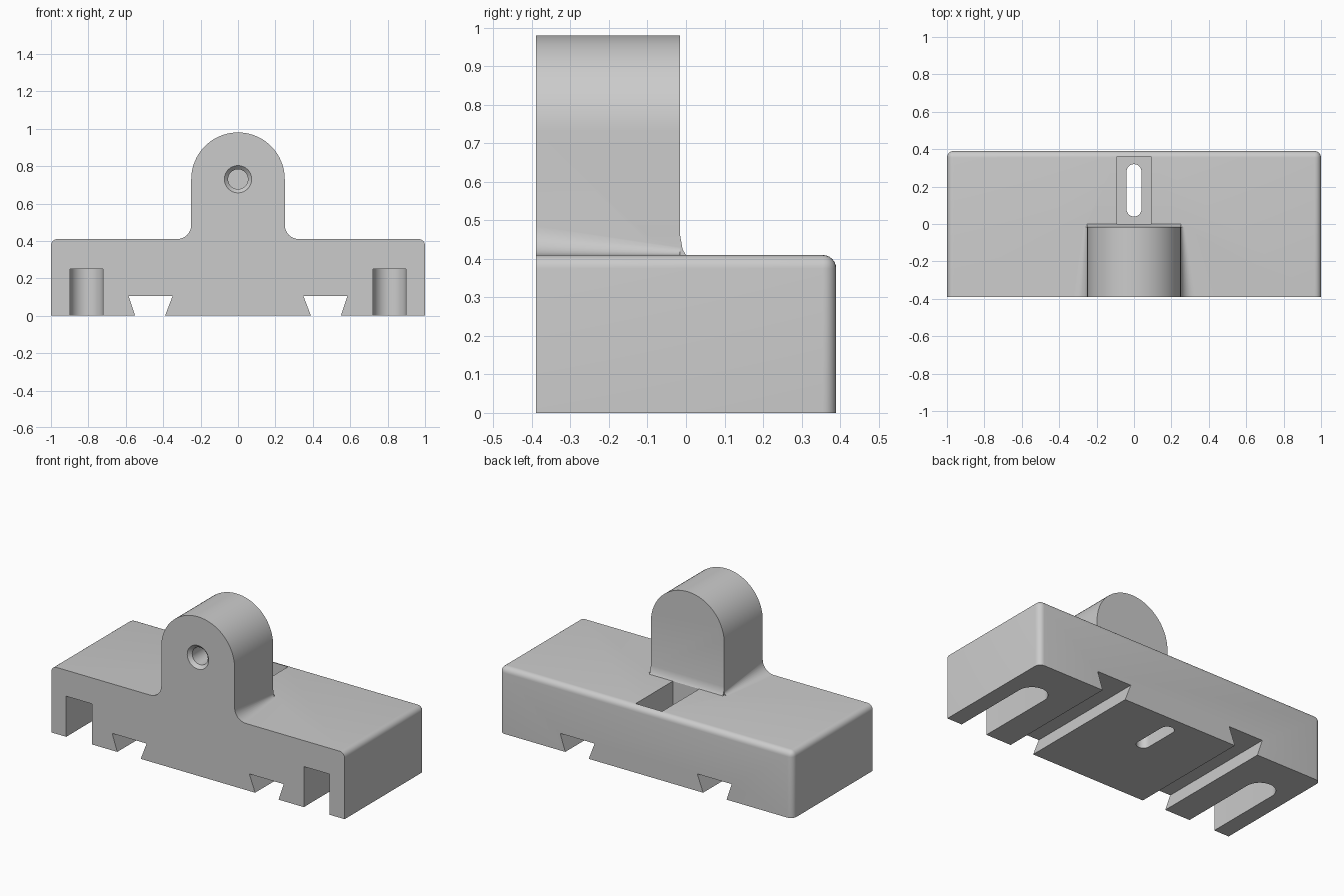
import bpy, bmesh
from math import sin, cos, pi, radians

if "Cube" in bpy.data.objects:
    bpy.data.objects.remove(bpy.data.objects["Cube"])

FRONT, BACK, DECK = -0.39, 0.39, 0.41

grey = bpy.data.materials.new("plain_grey")
grey.use_nodes = True
grey.diffuse_color = (0.6, 0.6, 0.6, 1)
grey.node_tree.nodes["Principled BSDF"].inputs["Base Color"].default_value = (0.6, 0.6, 0.6, 1)


def finish(name, bm):
    bmesh.ops.recalc_face_normals(bm, faces=bm.faces)
    mesh = bpy.data.meshes.new(name)
    bm.to_mesh(mesh)
    bm.free()
    obj = bpy.data.objects.new(name, mesh)
    bpy.context.collection.objects.link(obj)
    mesh.materials.append(grey)
    return obj


def loft(name, rings):
    """Closed solid through rings that have equal point counts."""
    bm = bmesh.new()
    loops = [[bm.verts.new(p) for p in ring] for ring in rings]
    for a, b in zip(loops, loops[1:]):
        for i in range(len(a)):
            j = (i + 1) % len(a)
            bm.faces.new((a[i], a[j], b[j], b[i]))
    bm.faces.new(loops[0])
    bm.faces.new(loops[-1])
    return finish(name, bm)


def along_y(name, profile, y0, y1):
    return loft(name, [[(x, y, z) for x, z in profile] for y in (y0, y1)])


def along_z(name, outline, z0, z1):
    return loft(name, [[(x, y, z) for x, y in outline] for z in (z0, z1)])


def arc(cx, cy, r, a0, a1, n):
    angles = [radians(a0 + (a1 - a0) * i / n) for i in range(n + 1)]
    return [(cx + r * cos(a), cy + r * sin(a)) for a in angles]


def slot(cx, r, y0, y1):
    """Outline of a slot with two round ends, centres at y0 and y1."""
    return arc(cx, y1, r, 0, 180, 20) + arc(cx, y0, r, 180, 360, 20)


def combine(target, tool, operation):
    mod = target.modifiers.new(tool.name, "BOOLEAN")
    mod.operation, mod.solver, mod.object = operation, "EXACT", tool
    bpy.context.view_layer.objects.active = target
    bpy.ops.object.modifier_apply(modifier=mod.name)
    bpy.data.objects.remove(tool)


# Base block, rounded along the top and the rear uprights
bm = bmesh.new()
bmesh.ops.create_cube(bm, size=1)
for v in bm.verts:
    v.co = (v.co.x * 2, v.co.y * (BACK - FRONT), (v.co.z + 0.5) * DECK)
rounded = []
for e in bm.edges:
    top = all(v.co.z > 0.2 for v in e.verts)
    rear = all(v.co.y > 0 for v in e.verts)
    front = all(v.co.y < 0 for v in e.verts)
    upright = abs(e.verts[0].co.z - e.verts[1].co.z) > 0.1
    if (top and not front) or (rear and upright):
        rounded.append(e)
bmesh.ops.bevel(bm, geom=rounded, offset=0.035, segments=6, profile=0.5, affect="EDGES")
bracket = finish("mounting_bracket", bm)


# Upright lug with a foot fillet that narrows toward the rear
def lug_ring(y, r, half=0.25):
    side = [(half + r, 0.3)] + arc(half + r, DECK + r, r, 270, 180, 8)
    points = side + arc(0, 0.73, half, 0, 180, 40) + [(-x, z) for x, z in reversed(side)]
    return [(x, y, z) for x, z in points]


combine(bracket, loft("lug", [lug_ring(FRONT, 0.075), lug_ring(-0.015, 0.02)]), "UNION")

# Small flare behind the lug
flare = [(-0.1, 0.3), (0, 0.3), (0, DECK), (-0.009, 0.425), (-0.015, 0.46), (-0.1, 0.46)]
combine(bracket, loft("rear_flare", [[(x, y, z) for y, z in flare] for x in (-0.25, 0.25)]), "UNION")

# Side slots and dovetail grooves in the underside
for s in (-1, 1):
    combine(bracket, along_z("side_slot", slot(s * 0.81, 0.088, -0.6, 0.1), -0.1, 0.25), "DIFFERENCE")
    groove = [(0.35, 0.105), (0.585, 0.105), (0.55, 0), (0.515, -0.1), (0.425, -0.1), (0.39, 0)]
    combine(bracket, along_y("dovetail", [(s * x, z) for x, z in groove], -0.6, 0.6), "DIFFERENCE")

# Recess in the deck with a through slot
recess = [(-0.09, 0), (0.09, 0), (0.09, 0.36), (-0.09, 0.36)]
combine(bracket, along_z("recess", recess, 0.1, DECK + 0.02), "DIFFERENCE")
combine(bracket, along_z("bolt_slot", slot(0, 0.04, 0.08, 0.28), -0.1, 0.2), "DIFFERENCE")

# Chamfered blind hole in the lug
steps = [(-0.41, 0.093), (-0.37, 0.053), (-0.14, 0.053)]
hole = [[(x, y, z) for x, z in arc(0, 0.73, r, 0, 352.5, 47)] for y, r in steps]
combine(bracket, loft("hole", hole), "DIFFERENCE")

# Shading
bpy.ops.object.select_all(action="DESELECT")
bracket.select_set(True)
bpy.context.view_layer.objects.active = bracket
bpy.ops.object.shade_smooth_by_angle(angle=radians(30))
